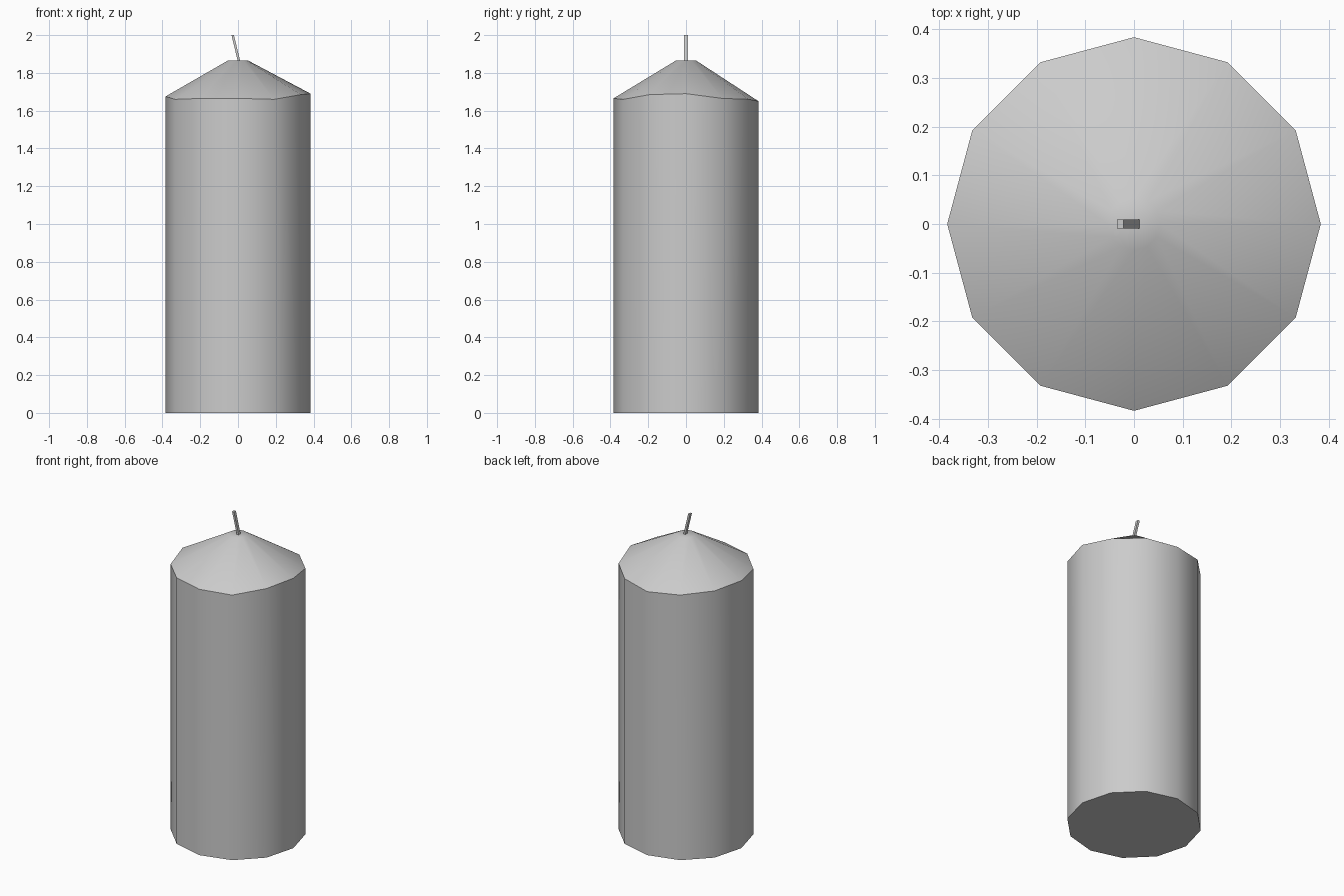
import bpy, bmesh, math
from mathutils import Vector

cube = bpy.data.objects.get("Cube")
if cube:
    bpy.data.objects.remove(cube, do_unlink=True)

SIDES = 12
RADIUS = 0.384
TIP_RADIUS, TIP_Z = 0.054, 1.865
# Uneven rim heights, counter-clockwise from +x
RIM = [1.69, 1.665, 1.66, 1.65, 1.66, 1.67, 1.675, 1.66, 1.665, 1.665, 1.66, 1.685]


def make_material(name, value):
    mat = bpy.data.materials.new(name)
    mat.use_nodes = True
    colour = (value, value, value, 1)
    mat.diffuse_color = colour
    mat.node_tree.nodes["Principled BSDF"].inputs["Base Color"].default_value = colour
    return mat


def finish(name, bm, mat):
    bmesh.ops.recalc_face_normals(bm, faces=bm.faces)
    mesh = bpy.data.meshes.new(name)
    bm.to_mesh(mesh)
    bm.free()
    mesh.materials.append(mat)
    obj = bpy.data.objects.new(name, mesh)
    bpy.context.collection.objects.link(obj)
    return obj


def ring(bm, radius, heights):
    angles = [math.tau * i / SIDES for i in range(SIDES)]
    return [bm.verts.new((radius * math.cos(a), radius * math.sin(a), z))
            for a, z in zip(angles, heights)]


grey = make_material("plain grey", 0.6)

# Wax body: straight sides, sloping shoulder and small flat tip
bm = bmesh.new()
rings = [ring(bm, RADIUS, [0] * SIDES),
         ring(bm, RADIUS, RIM),
         ring(bm, TIP_RADIUS, [TIP_Z] * SIDES)]
for low, high in zip(rings, rings[1:]):
    for i in range(SIDES):
        j = (i + 1) % SIDES
        bm.faces.new((low[i], low[j], high[j], high[i]))
bm.faces.new(rings[0][::-1])
bm.faces.new(rings[-1])
body = finish("candle_body", bm, grey)
bpy.ops.object.select_all(action='DESELECT')
body.select_set(True)
bpy.context.view_layer.objects.active = body
bpy.ops.object.shade_smooth_by_angle(angle=math.radians(38))

# Wick: thin square bar leaning towards -x
bm = bmesh.new()
bmesh.ops.create_cube(bm, size=1)
base, top = Vector((0.007, 0, 1.855)), Vector((-0.028, 0, 2.0))
for v in bm.verts:
    end = top if v.co.z > 0 else base
    v.co = end + Vector((v.co.x * 0.013, v.co.y * 0.019, 0))
finish("wick", bm, grey)
